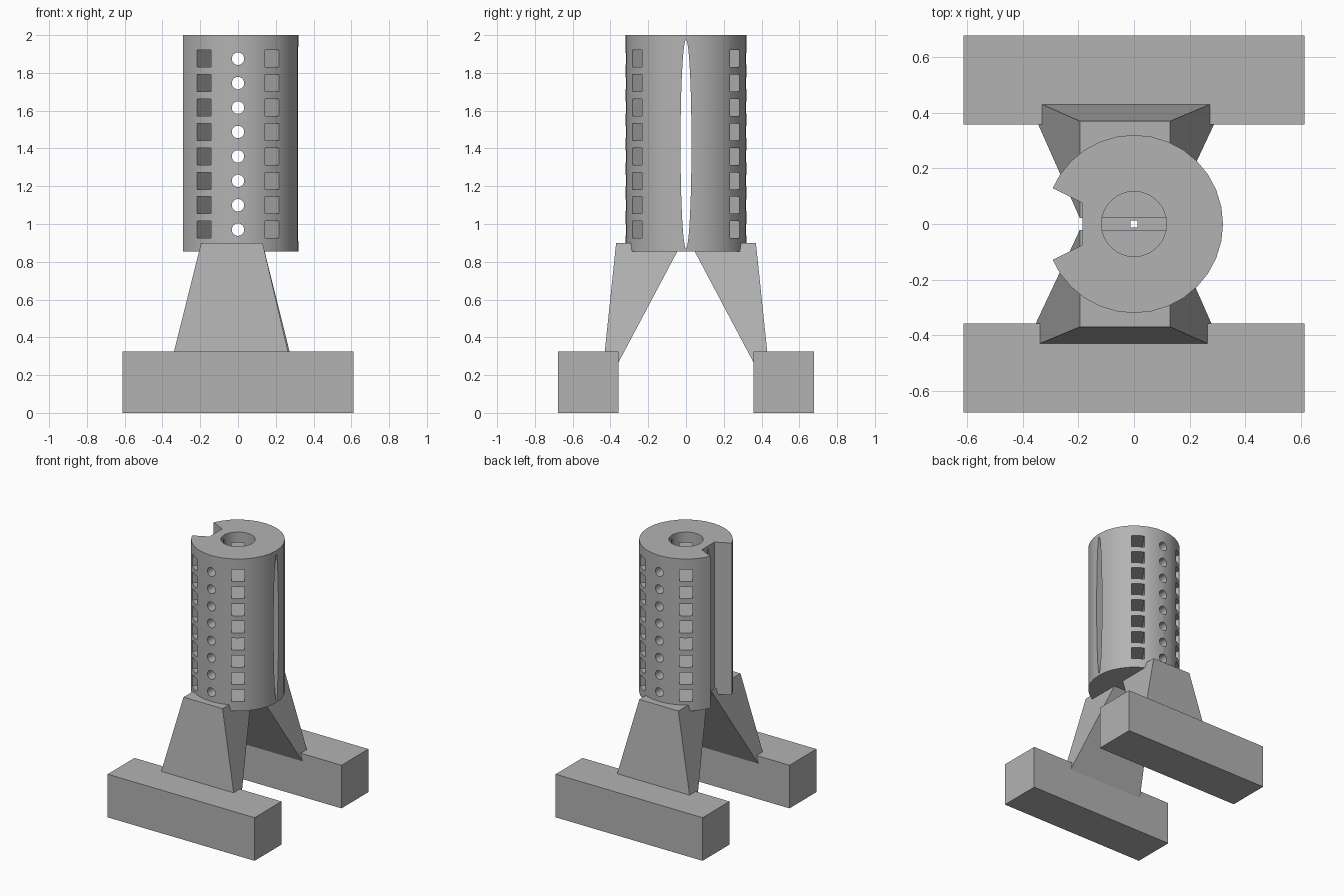
import bpy, bmesh, math
from mathutils import Matrix

if "Cube" in bpy.data.objects:
    bpy.data.objects.remove(bpy.data.objects["Cube"])

grey = bpy.data.materials.new("plain grey")
grey.diffuse_color = (0.45, 0.45, 0.45, 1)
grey.use_nodes = True
grey.node_tree.nodes["Principled BSDF"].inputs["Base Color"].default_value = grey.diffuse_color


def new_object(name, bm):
    bmesh.ops.recalc_face_normals(bm, faces=bm.faces)
    mesh = bpy.data.meshes.new(name)
    bm.to_mesh(mesh)
    bm.free()
    mesh.materials.append(grey)
    obj = bpy.data.objects.new(name, mesh)
    bpy.context.collection.objects.link(obj)
    return obj


def add_cylinder(bm, radius, depth, matrix, sides=32):
    bmesh.ops.create_cone(bm, cap_ends=True, segments=sides, radius1=radius,
                          radius2=radius, depth=depth, matrix=matrix)


def add_box(bm, size, matrix):
    bmesh.ops.create_cube(bm, size=1, matrix=matrix @ Matrix.Diagonal((*size, 1)))


def prism(bm, bottom, top):
    """Solid between two matching outlines."""
    a = [bm.verts.new(p) for p in bottom]
    b = [bm.verts.new(p) for p in top]
    bm.faces.new(a[::-1])
    bm.faces.new(b)
    n = len(a)
    for i in range(n):
        bm.faces.new((a[i], a[(i + 1) % n], b[(i + 1) % n], b[i]))


def move(x, y, z):
    return Matrix.Translation((x, y, z))


# Tower body
BOTTOM, TOP, RADIUS = 0.855, 2.0, 0.32
bm = bmesh.new()
add_cylinder(bm, RADIUS, TOP - BOTTOM, move(0, 0, (TOP + BOTTOM) / 2))
tower = new_object("tower", bm)

rows = [0.97 + 0.1293 * i for i in range(8)]
cutters = []

# Central bore, closed near the bottom, with a small square drain
bm = bmesh.new()
add_cylinder(bm, 0.117, 1.5, move(0, 0, 0.872 + 0.75))
cutters.append(new_object("bore_cutter", bm))
bm = bmesh.new()
add_box(bm, (0.026, 0.026, 0.4), move(0, 0, 0.9))
cutters.append(new_object("drain_cutter", bm))

# Tall notch down the left side
outline = [(-0.185, 0.075), (-0.405, 0.185), (-0.405, -0.185), (-0.185, -0.075)]
bm = bmesh.new()
prism(bm, [(x, y, 0.5) for x, y in outline], [(x, y, 2.3) for x, y in outline])
cutters.append(new_object("notch_cutter", bm))

# Tall elliptical slit from side to side
bm = bmesh.new()
add_cylinder(bm, 1, 1, move(0, 0, 1.423) @ Matrix.Diagonal((1, 0.029, 0.552, 1))
             @ Matrix.Rotation(math.pi / 2, 4, 'Y'), 48)
cutters.append(new_object("slit_cutter", bm))

# Column of round holes from front to back
bm = bmesh.new()
for z in rows:
    add_cylinder(bm, 0.033, 1, move(0, 0, z) @ Matrix.Rotation(math.pi / 2, 4, 'X'), 24)
cutters.append(new_object("round_hole_cutter", bm))

# Two crossing columns of square holes
for side in (-1, 1):
    bm = bmesh.new()
    for z in rows:
        add_box(bm, (0.09, 1, 0.09),
                move(0, 0, z) @ Matrix.Rotation(side * math.radians(35), 4, 'Z'))
    cutters.append(new_object("square_hole_cutter", bm))

bpy.context.view_layer.objects.active = tower
tower.select_set(True)
for cutter in cutters:
    cutter.hide_render = True
    mod = tower.modifiers.new(cutter.name, 'BOOLEAN')
    mod.operation, mod.solver, mod.object = 'DIFFERENCE', 'EXACT', cutter
    bpy.ops.object.modifier_apply(modifier=mod.name)
for cutter in cutters:
    bpy.data.objects.remove(cutter)
bpy.ops.object.shade_smooth_by_angle(angle=math.radians(30))

# Feet and sloping legs, front and back
for name, s, shift in (("front", -1, 0.0), ("back", 1, 0.01)):
    bm = bmesh.new()
    add_box(bm, (1.225, 0.32, 0.325), move(0, s * 0.517, 0.1625))
    new_object(name + "_foot", bm)

    def ring(x0, x1, y0, y1, z):
        return [(x0, s * y0, z), (x1, s * y0, z), (x1, s * y1, z), (x0, s * y1, z)]

    bm = bmesh.new()
    prism(bm, ring(-0.37 + shift, 0.294 + shift, 0.393, 0.443, 0.2),
          ring(-0.195, 0.13, 0.022, 0.37, 0.9))
    new_object(name + "_leg", bm)
